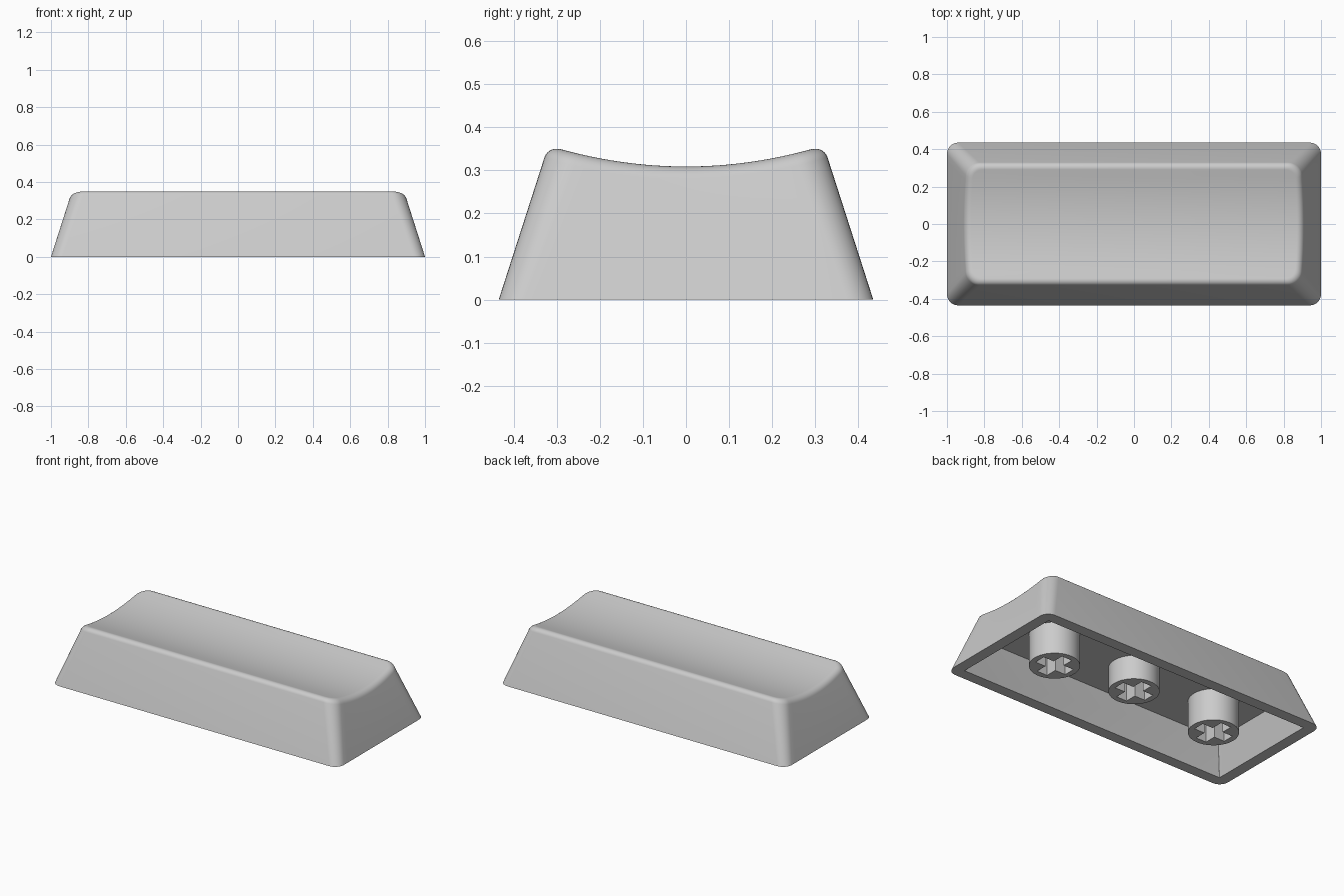
import bpy, bmesh, math
from mathutils import Vector

if "Cube" in bpy.data.objects:
    bpy.data.objects.remove(bpy.data.objects["Cube"])

SLOPE = 0.32          # inward lean of the outer walls per unit height
FILLET = 0.03         # size of the rounding along the top rim
CEILING = 0.2         # height of the cavity ceiling

grey = bpy.data.materials.new("light_grey")
grey.diffuse_color = (0.6, 0.6, 0.6, 1)
grey.use_nodes = True
grey.node_tree.nodes["Principled BSDF"].inputs["Base Color"].default_value = grey.diffuse_color


def dish(y):
    """Height of the scooped top."""
    return 0.309 + y * y / 2.1


def ring(a, b, r, z=0.0, n_side=20, n_arc=8):
    """Rounded rectangle: right half going back, then its mirror going forward."""
    right = []
    for k in range(n_arc + 1):
        t = math.radians(-90 + 90 * k / n_arc)
        right.append((a - r + r * math.cos(t), -(b - r) + r * math.sin(t)))
    right += [(a, (b - r) * (2 * k / n_side - 1)) for k in range(1, n_side)]
    right += [(x, -y) for x, y in reversed(right[:n_arc + 1])]
    full = right + [(-x, y) for x, y in reversed(right)]
    return [Vector((x, y, z)) for x, y in full]


def dished_ring(a, b, r):
    """Rounded rectangle laid on the scooped top, with ends following the leaning walls."""
    pts = ring(a, b, r)
    for p in pts:
        p.z = dish(p.y)
        p.x -= math.copysign(SLOPE * (p.z - dish(0)), p.x)
    return pts


def finish(ob):
    ob.data.materials.clear()
    ob.data.materials.append(grey)
    bpy.ops.object.select_all(action='DESELECT')
    ob.select_set(True)
    bpy.context.view_layer.objects.active = ob
    bpy.ops.object.shade_smooth_by_angle(angle=math.radians(35))


# Shell: cavity ceiling, cavity walls, rim, outer walls, rounded top edge
lean = 0.3 * CEILING
base = ring(1.0, 0.435, 0.06)
rings = [ring(0.93 - lean, 0.365 - lean, 0.002, CEILING),
         ring(0.93, 0.365, 0.002), base]
corner = dished_ring(1 - SLOPE * dish(0), 0.32, 0.07)
inner = dished_ring(1 - SLOPE * dish(0) - FILLET, 0.32 - FILLET, 0.045)
STEPS = 7
arcs = [[] for _ in range(STEPS + 1)]
for p, c, q in zip(base, corner, inner):
    u = (c - p).normalized()
    start = c - u * FILLET
    w = math.sqrt(max(0.01, (1 + u.dot((q - c).normalized())) / 2))
    for k in range(STEPS + 1):
        t = k / STEPS
        f0, f1, f2 = (1 - t) ** 2, 2 * t * (1 - t) * w, t * t
        arcs[k].append((start * f0 + c * f1 + q * f2) / (f0 + f1 + f2))
rings += arcs

bm = bmesh.new()
loops = [[bm.verts.new(p) for p in r] for r in rings]
n = len(base)
for lo, hi in zip(loops, loops[1:]):
    for i in range(n):
        j = (i + 1) % n
        bm.faces.new((lo[i], lo[j], hi[j], hi[i]))
bm.faces.new(loops[0])

# Scooped top as strips running from end to end
top = loops[-1]
for i in range(n // 2 - 1):
    bm.faces.new((top[i], top[i + 1], top[n - 2 - i], top[n - 1 - i]))
bmesh.ops.recalc_face_normals(bm, faces=bm.faces)
mesh = bpy.data.meshes.new("cap_shell")
bm.to_mesh(mesh)
bm.free()
shell = bpy.data.objects.new("cap_shell", mesh)
bpy.context.collection.objects.link(shell)
finish(shell)


# Stems: round posts with a cross-shaped socket
def stem(name, x, z0):
    curve = bpy.data.curves.new(name, 'CURVE')
    curve.dimensions = '2D'
    curve.fill_mode = 'BOTH'
    z1 = CEILING + 0.01
    curve.extrude = (z1 - z0) / 2
    circle = [(0.143 * math.cos(math.tau * k / 48), 0.143 * math.sin(math.tau * k / 48))
              for k in range(48)]
    s, l = 0.036, 0.108
    cross = [(l, -s), (l, s), (s, s), (s, l), (-s, l), (-s, s),
             (-l, s), (-l, -s), (-s, -s), (-s, -l), (s, -l), (s, -s)]
    for pts in (circle, cross):
        sp = curve.splines.new('POLY')
        sp.points.add(len(pts) - 1)
        for p, (px, py) in zip(sp.points, pts):
            p.co = (px, py, 0, 1)
        sp.use_cyclic_u = True
    ob = bpy.data.objects.new(name, curve)
    ob.location = (x, 0, (z0 + z1) / 2)
    bpy.context.collection.objects.link(ob)
    bpy.ops.object.select_all(action='DESELECT')
    ob.select_set(True)
    bpy.context.view_layer.objects.active = ob
    bpy.ops.object.convert(target='MESH')
    finish(bpy.context.view_layer.objects.active)


stem("middle_stem", 0, 0.05)
stem("left_stem", -0.58, 0)
stem("right_stem", 0.58, 0)
